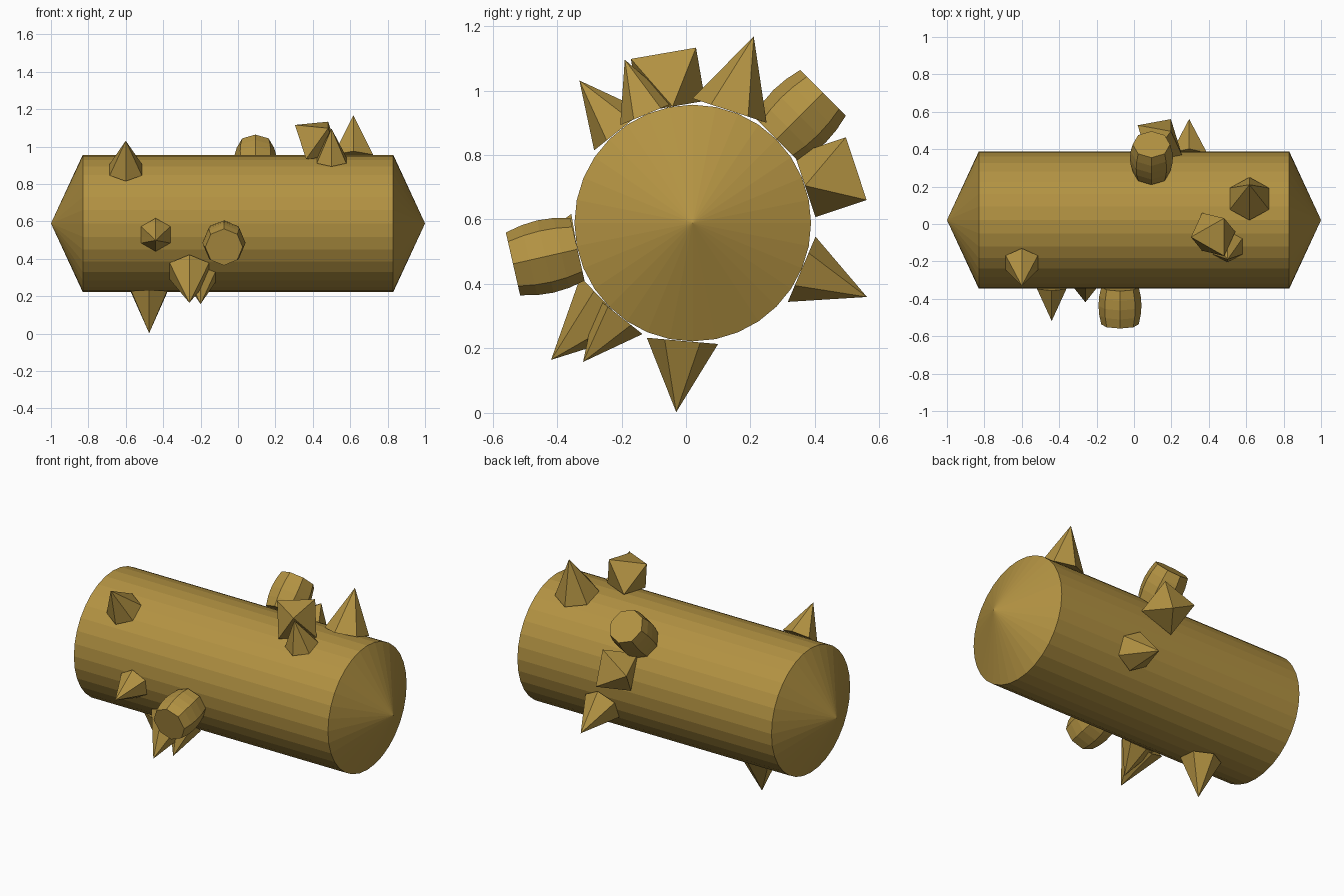
import bpy, bmesh
from math import sin, cos, pi, radians
from mathutils import Matrix, Vector

if "Cube" in bpy.data.objects:
    bpy.data.objects.remove(bpy.data.objects["Cube"])

CY, CZ, R = 0.021, 0.589, 0.367   # body axis and radius

mat = bpy.data.materials.new("ochre")
mat.diffuse_color = (0.45, 0.29, 0.055, 1)
mat.use_nodes = True
mat.node_tree.nodes["Principled BSDF"].inputs["Base Color"].default_value = mat.diffuse_color


def make(name, points, matrix):
    """Every part is convex, so hull its rings of points."""
    bm = bmesh.new()
    for p in points:
        bm.verts.new(p)
    bmesh.ops.convex_hull(bm, input=bm.verts[:])
    bmesh.ops.dissolve_limit(bm, angle_limit=radians(0.5), verts=bm.verts[:], edges=bm.edges[:])
    bmesh.ops.recalc_face_normals(bm, faces=bm.faces[:])
    me = bpy.data.meshes.new(name)
    bm.to_mesh(me)
    bm.free()
    me.materials.append(mat)
    ob = bpy.data.objects.new(name, me)
    ob.matrix_world = matrix
    bpy.context.collection.objects.link(ob)


def ring(r, z, n, start=0.0):
    return [Vector((r * cos(start + 2 * pi * i / n), r * sin(start + 2 * pi * i / n), z))
            for i in range(n)]


def on_body(x, deg):
    """Frame on the body surface: local z points outward, local x along the body."""
    a = radians(deg)
    n, e1 = Vector((0, cos(a), sin(a))), Vector((1, 0, 0))
    m = Matrix((e1, n.cross(e1), n)).transposed().to_4x4()
    m.translation = Vector((x, CY, CZ)) + n * R
    return m


# Long body with a shallow cone at each end
body = ring(R, -0.83, 32) + ring(R, 0.83, 32) + [Vector((0, 0, -1)), Vector((0, 0, 1))]
make("body", body, Matrix.Translation((0, CY, CZ)) @ Matrix.Rotation(pi / 2, 4, 'Y'))

# Six-sided spikes: x, angle round the body, base radius (height is twice that)
spikes = [(-0.475, 265, 0.111), (-0.26, 224, 0.122), (-0.20, 231.7, 0.091),
          (-0.44, 189.5, 0.09), (-0.60, 128.5, 0.099), (0.50, 112.6, 0.091),
          (0.617, 71.9, 0.121), (0.295, -23, 0.11)]
for i, (x, deg, r) in enumerate(spikes):
    make(f"spike_{i + 1}", ring(r, 0, 6, pi / 2) + [Vector((0, 0, 2 * r))], on_body(x, deg))

# Eight-sided bulging barrels
profile = [(0.1, 0), (0.111, 0.051), (0.115, 0.102), (0.111, 0.153), (0.1, 0.205)]
for i, (x, deg) in enumerate([(-0.075, 192.8), (0.093, 45)]):
    make(f"barrel_{i + 1}", [p for r, z in profile for p in ring(r, z, 8)], on_body(x, deg))

# Octahedral gems, each resting on one face
g = 0.145
for i, (x, deg) in enumerate([(0.138, 18.4), (0.423, 99.8)]):
    pts = ring(g * 0.8165, 0, 3) + ring(g * 0.8165, g * 1.1547, 3, pi)
    make(f"gem_{i + 1}", pts, on_body(x, deg))
